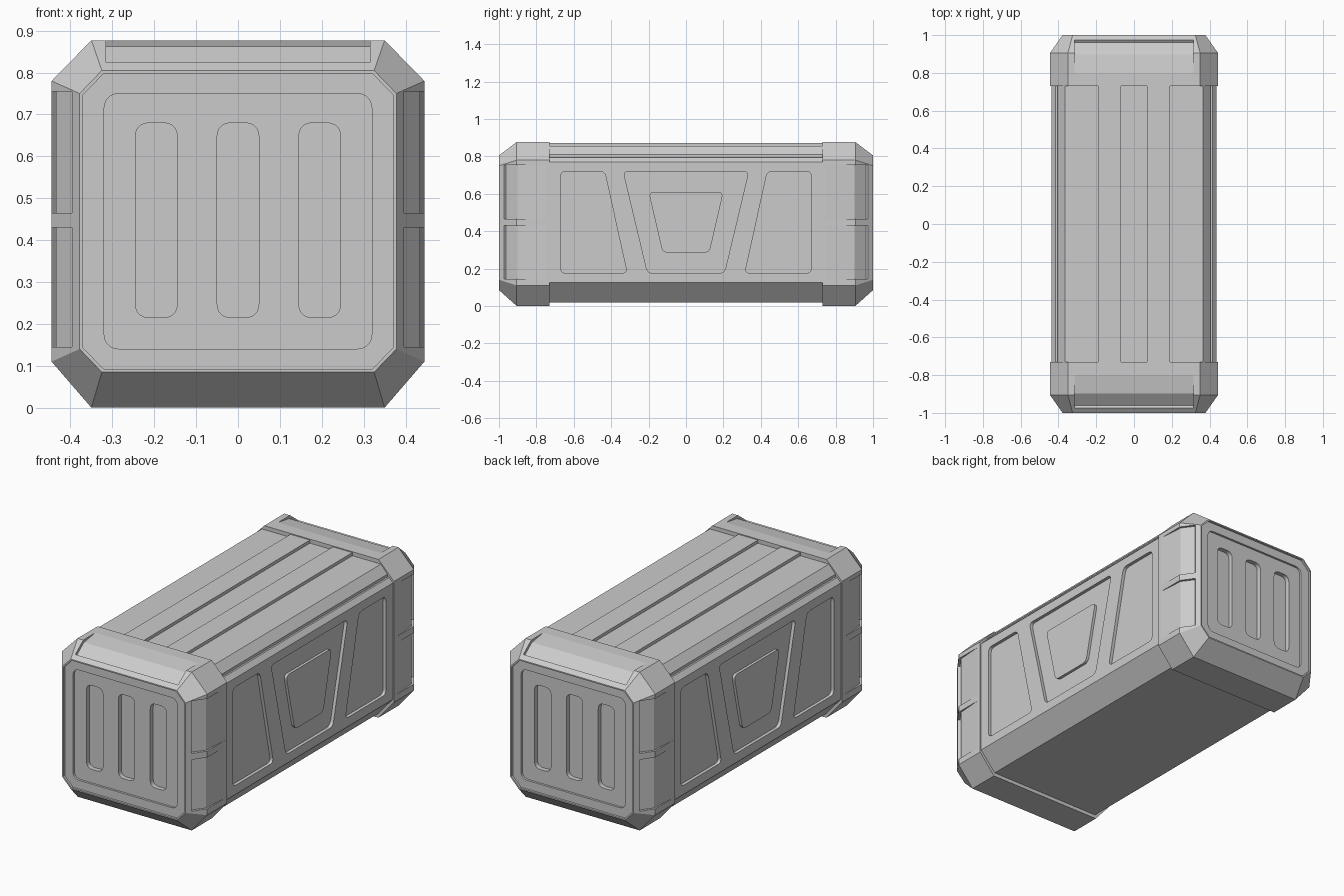
import bpy, bmesh
from mathutils import Vector

cube = bpy.data.objects.get("Cube")
if cube:
    bpy.data.objects.remove(cube, do_unlink=True)

grey = bpy.data.materials.new("plain grey")
grey.use_nodes = True
grey.diffuse_color = (0.6, 0.6, 0.6, 1)
grey.node_tree.nodes["Principled BSDF"].inputs["Base Color"].default_value = (0.6, 0.6, 0.6, 1)


def rounded(points, r, steps=5):
    """Round every corner of a closed 2D outline."""
    pts = [Vector(p) for p in points]
    out = []
    for i, p in enumerate(pts):
        a = p + (pts[i - 1] - p).normalized() * r
        b = p + (pts[(i + 1) % len(pts)] - p).normalized() * r
        for s in range(steps + 1):
            t = s / steps
            out.append(a * (1 - t) ** 2 + p * 2 * t * (1 - t) + b * t ** 2)
    return out


def loft(name, axis, rings):
    """Solid through matching outlines, each a pair (position on axis, points)."""
    place = {"x": lambda d, u, v: (d, u, v),
             "y": lambda d, u, v: (u, d, v),
             "z": lambda d, u, v: (u, v, d)}[axis]
    bm = bmesh.new()
    loops = [[bm.verts.new(place(d, *p)) for p in pts] for d, pts in rings]
    n = len(loops[0])
    for lo, hi in zip(loops, loops[1:]):
        for i in range(n):
            bm.faces.new((lo[i], lo[(i + 1) % n], hi[(i + 1) % n], hi[i]))
    bm.faces.new(loops[0])
    bm.faces.new(loops[-1])
    bmesh.ops.recalc_face_normals(bm, faces=bm.faces)
    mesh = bpy.data.meshes.new(name)
    bm.to_mesh(mesh)
    bm.free()
    mesh.materials.append(grey)
    obj = bpy.data.objects.new(name, mesh)
    bpy.context.scene.collection.objects.link(obj)
    return obj


def prism(name, axis, a, b, points):
    return loft(name, axis, [(a, points), (b, points)])


def carve(obj, cutters):
    """Subtract the cutters one after another, then remove them."""
    for c in cutters:
        mod = obj.modifiers.new("cut", "BOOLEAN")
        mod.operation = "DIFFERENCE"
        mod.solver = "EXACT"
        mod.object = c
    dg = bpy.context.evaluated_depsgraph_get()
    mesh = bpy.data.meshes.new_from_object(obj.evaluated_get(dg))
    obj.modifiers.clear()
    obj.data = mesh
    for c in cutters:
        bpy.data.objects.remove(c, do_unlink=True)


def mirror_outline(half):
    return half + [(-x, z) for x, z in reversed(half)]


def box_outline(u0, u1, v0, v1):
    return [(u0, v0), (u1, v0), (u1, v1), (u0, v1)]


# Main body: chamfered profile with a stepped upper shoulder
body_half = [(0.345, 0.02), (0.438, 0.125), (0.438, 0.77), (0.415, 0.795),
             (0.405, 0.795), (0.405, 0.81), (0.365, 0.855)]
body = prism("body", "y", -0.75, 0.75, mirror_outline(body_half))

# Sunken panels on both long sides
wing = [(-0.67, 0.175), (-0.315, 0.175), (-0.435, 0.72), (-0.67, 0.72)]
wing_back = [(-y, z) for y, z in reversed(wing)]
middle = [(-0.205, 0.175), (0.205, 0.175), (0.335, 0.72), (-0.335, 0.72)]
badge = [(-0.125, 0.285), (0.125, 0.285), (0.2, 0.61), (-0.2, 0.61)]
carve(body, [prism("cutter", "x", s * 0.42, s * 0.5, rounded(p, 0.03))
             for s in (1, -1) for p in (wing, middle, wing_back)])
for s, side in ((1, "left"), (-1, "right")):
    prism(side + "_raised_panel", "x", s * 0.41, s * 0.435, rounded(badge, 0.03))

# Raised rails along the lid
for s, side in ((1, "left"), (-1, "right")):
    prism(side + "_lid_rail", "y", -0.74, 0.74,
          box_outline(*sorted((s * 0.07, s * 0.19)), 0.84, 0.872))

# End caps: octagonal collars that narrow towards the ends
outer = mirror_outline([(0.35, 0), (0.445, 0.11), (0.445, 0.78), (0.35, 0.877)])
rim = mirror_outline([(0.325, 0.085), (0.378, 0.14), (0.378, 0.75), (0.325, 0.805)])
inset = mirror_outline([(0.32, 0.092), (0.37, 0.143), (0.37, 0.747), (0.32, 0.798)])
for s, end in ((-1, "front"), (1, "back")):
    cap = loft(end + "_cap", "y", [(s * 0.73, outer), (s * 0.905, outer), (s, rim)])
    cutters = [prism("cutter", "y", s * 0.988, s * 1.1, inset),
               prism("cutter", "y", s * 0.976, s * 1.1,
                     rounded(box_outline(-0.32, 0.32, 0.14, 0.75), 0.04))]
    # Three upright slots
    for x in (-0.195, 0, 0.195):
        slot = box_outline(x - 0.05, x + 0.05, 0.215, 0.68)
        cutters.append(prism("cutter", "y", s * 0.95, s * 1.1, rounded(slot, 0.035)))
    # Shallow wrap-over recess on the top edge
    top = [(0.8, 0.877), (0.898, 0.862), (0.962, 0.815), (0.975, 0.824),
           (0.99, 0.9), (0.8, 0.9)]
    cutters.append(prism("cutter", "x", -0.315, 0.315, [(s * y, z) for y, z in top]))
    # Matching recesses on the side edges, split by a rib
    wrap = [(0.445, 0.75), (0.434, 0.9), (0.387, 0.962), (0.397, 0.975),
            (0.48, 0.99), (0.48, 0.75)]
    for t in (1, -1):
        for z0, z1 in ((0.145, 0.43), (0.465, 0.755)):
            cutters.append(prism("cutter", "z", z0, z1,
                                 [(t * x, s * y) for x, y in wrap]))
    carve(cap, cutters)
